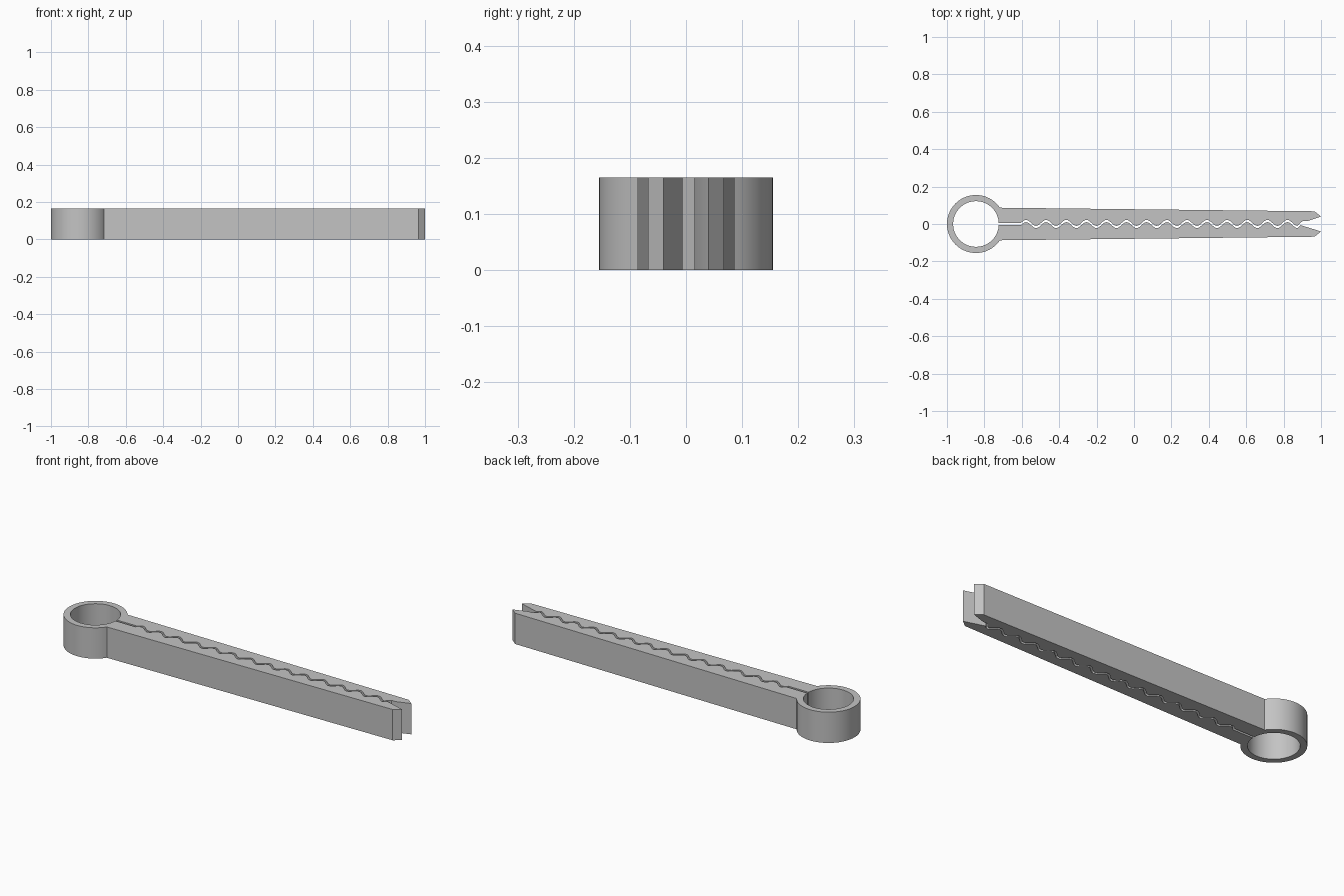
import bpy
import bmesh
from math import sin, cos, pi, asin

cube = bpy.data.objects.get("Cube")
if cube:
    bpy.data.objects.remove(cube, do_unlink=True)

HEIGHT = 0.165
RING_X, R_OUT, R_IN = -0.845, 0.155, 0.122
ARM_ROOT, ARM_TIP = 0.087, 0.068      # half widths of the arm pair
GAP = 0.006                           # half width of the slot
PERIOD, AMP = 0.1075, 0.016
WAVE_START, WAVE_END = -0.604, 0.874


def arc(radius, start, end, steps):
    """Points on a circle around the ring centre."""
    angles = [start + (end - start) * i / steps for i in range(steps + 1)]
    return [(RING_X + radius * cos(a), radius * sin(a)) for a in angles]


def wave(offset, steps=165):
    """Toothed jaw line from the slot to the mouth."""
    pts = []
    for i in range(steps + 1):
        x = WAVE_START + (WAVE_END - WAVE_START) * i / steps
        pts.append((x, AMP * sin(2 * pi * (x - WAVE_START) / PERIOD) + offset))
    return pts


# One closed outline: ring, lower arm, lower jaw, bore, upper jaw, upper arm
a = asin(ARM_ROOT / R_OUT)
b = asin(GAP / R_IN)
outline = arc(R_OUT, a, 2 * pi - a, 72)
outline += [(0.965, -ARM_TIP), (1.0, -0.04), (0.89, -0.006)]
outline += reversed(wave(-GAP))
outline += arc(R_IN, 2 * pi - b, b, 80)
outline += wave(GAP)
outline += [(0.9, 0.015), (0.925, 0.015), (1.0, 0.04), (0.965, ARM_TIP)]

# Extrude the outline into the clip
bm = bmesh.new()
base = bm.faces.new([bm.verts.new((x, y, 0)) for x, y in outline])
result = bmesh.ops.extrude_face_region(bm, geom=[base], use_keep_orig=True)
top = [v for v in result["geom"] if isinstance(v, bmesh.types.BMVert)]
bmesh.ops.translate(bm, verts=top, vec=(0, 0, HEIGHT))
bmesh.ops.recalc_face_normals(bm, faces=bm.faces)
mesh = bpy.data.meshes.new("toothed_clip")
bm.to_mesh(mesh)
bm.free()

clip = bpy.data.objects.new("toothed_clip", mesh)
bpy.context.collection.objects.link(clip)

# Plain grey plastic
grey = bpy.data.materials.new("light_grey")
grey.use_nodes = True
colour = (0.55, 0.55, 0.55, 1)
grey.diffuse_color = colour
grey.node_tree.nodes["Principled BSDF"].inputs["Base Color"].default_value = colour
mesh.materials.append(grey)

# Smooth curved walls, crisp rims
bpy.ops.object.select_all(action="DESELECT")
clip.select_set(True)
bpy.context.view_layer.objects.active = clip
bpy.ops.object.shade_smooth_by_angle(angle=pi / 9)
